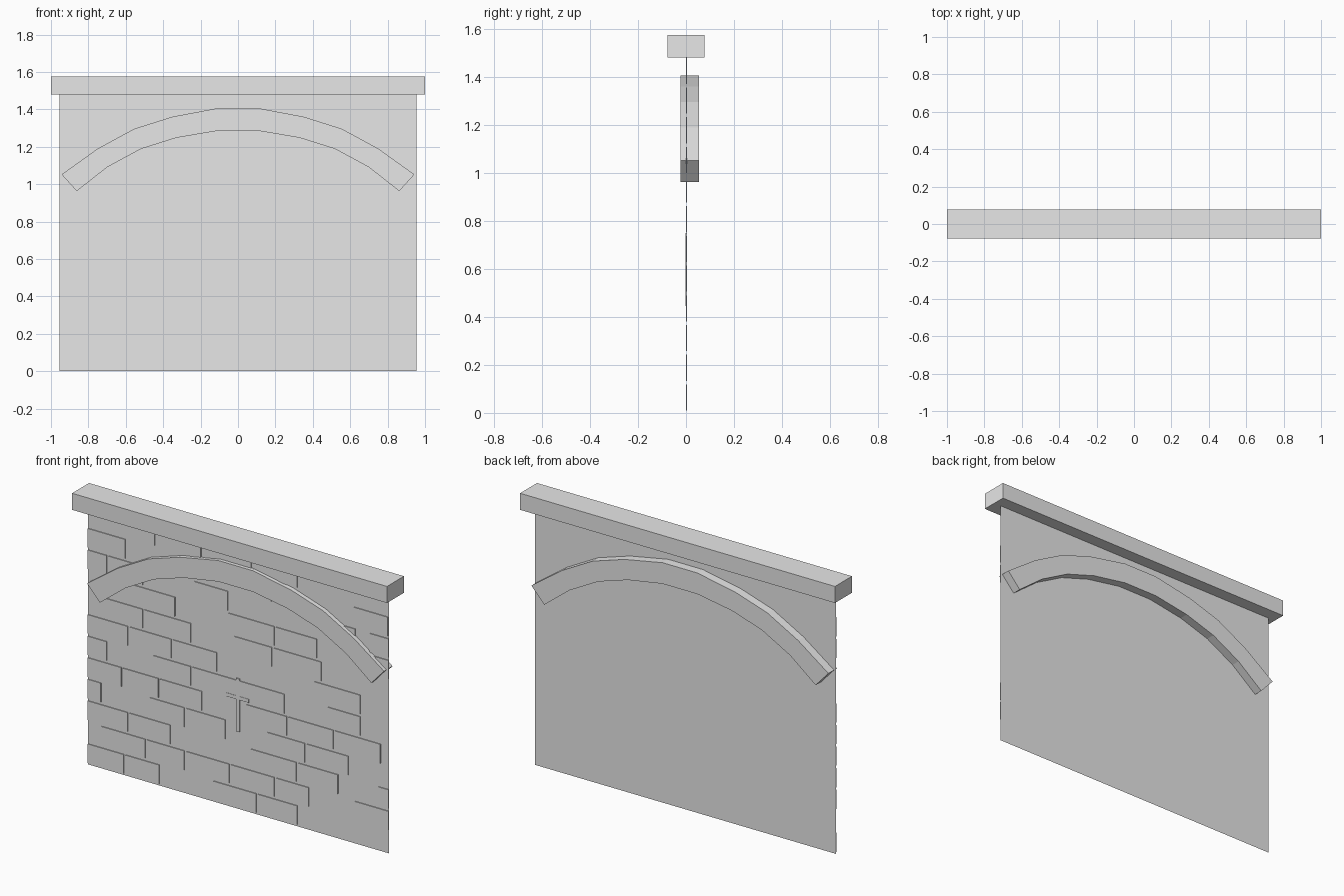
import bpy, bmesh

if "Cube" in bpy.data.objects:
    bpy.data.objects.remove(bpy.data.objects["Cube"])

stone = bpy.data.materials.new("light_grey_stone")
stone.diffuse_color = (0.8, 0.8, 0.8, 1)
stone.use_nodes = True
stone.node_tree.nodes["Principled BSDF"].inputs["Base Color"].default_value = stone.diffuse_color

WALL_Y = 0.004      # the wall sheet
BRICK_Y = -0.001    # front of the raised bricks
HALF_W = 0.955


def finish(name, bm):
    mesh = bpy.data.meshes.new(name)
    bm.normal_update()
    bm.to_mesh(mesh)
    bm.free()
    mesh.materials.append(stone)
    obj = bpy.data.objects.new(name, mesh)
    bpy.context.collection.objects.link(obj)
    return obj


def prism(bm, outline, y0, y1, back=True):
    """Extrude an anticlockwise (x, z) outline from y0 (front) to y1 (back)."""
    front = [bm.verts.new((x, y0, z)) for x, z in outline]
    rear = [bm.verts.new((x, y1, z)) for x, z in outline]
    bm.faces.new(front)
    if back:
        bm.faces.new(rear[::-1])
    n = len(outline)
    for i in range(n):
        j = (i + 1) % n
        bm.faces.new((front[j], front[i], rear[i], rear[j]))


def rect(x0, x1, z0, z1):
    return [(x0, z0), (x1, z0), (x1, z1), (x0, z1)]


# Wall sheet
bm = bmesh.new()
bm.faces.new([bm.verts.new((x, WALL_Y, z)) for x, z in rect(-HALF_W, HALF_W, 0, 1.49)])
finish("wall", bm)

# Raised bricks: each course holds runs of joint positions
courses = [
    [[-.955, -.72, -.495], [-.16, .12, .38]],
    [[-.875, -.585, -.335, -.05, .235, .455], [.735, .955]],
    [[-.955, -.695, -.425], [.075, .375, .64], [.885, .955]],
    [[-.955, -.865], [-.565, -.335, -.075], [.18, .43, .705]],
    [[-.955, -.735, -.5, -.225], [.045, .315, .61, .91]],
    [[-.955, -.83], [-.545, -.295, .3], [.565, .78]],
    [[-.955, -.695, -.42, -.13], [.48, .78]],
    [[-.845, -.6, -.295], [-.03, .22, .535]],
    [[-.69, -.395], [-.07, .235, .505], [.705, .955]],
    [[-.955, -.83, -.6], [-.285, -.06], [.5, .75], [.83, .955]],
    [[-.955, -.71], [-.06, .215], [.73, .95]],
    [[-.76, -.525, -.23, .09, .38]],
]
bm = bmesh.new()
for row, runs in enumerate(courses):
    z = 0.01 + row * 0.1237
    for run in runs:
        for a, b in zip(run, run[1:]):
            prism(bm, rect(a + .006 * (a > -.95), b - .006 * (b < .95), z, z + .109),
                  BRICK_Y, WALL_Y, back=False)
finish("bricks", bm)

# Cross-shaped slit plate
bm = bmesh.new()
a, w = 0.011, 0.07
prism(bm, [(-a, .445), (a, .445), (a, .63), (w, .63), (w, .65), (a, .65),
           (a, .75), (-a, .75), (-a, .65), (-w, .65), (-w, .63), (-a, .63)],
      BRICK_Y - .002, WALL_Y, back=False)
finish("cross_slit", bm)

# Faceted relieving arch, mirrored left to right
outer = [(.11, 1.406), (.353, 1.36), (.555, 1.296), (.75, 1.19), (.943, 1.052)]
inner = [(.11, 1.285), (.33, 1.248), (.52, 1.188), (.70, 1.09), (.862, .963)]


def full(side):
    return [(-x, z) for x, z in reversed(side)] + side


top, low = full(outer), full(inner)
bm = bmesh.new()
rings = []
for (tx, tz), (lx, lz) in zip(top, low):
    rings.append([bm.verts.new(p) for p in
                  ((lx, -.022, lz), (lx, .055, lz), (tx, .055, tz), (tx, -.022, tz))])
for r, s in zip(rings, rings[1:]):
    for i in range(4):
        j = (i + 1) % 4
        bm.faces.new((r[i], r[j], s[j], s[i]))
bm.faces.new(rings[0])
bm.faces.new(rings[-1][::-1])
bmesh.ops.recalc_face_normals(bm, faces=bm.faces[:])
finish("arch", bm)

# Coping beam along the top
bm = bmesh.new()
prism(bm, rect(-1, 1, 1.48, 1.575), -.077, .077)
finish("coping", bm)
